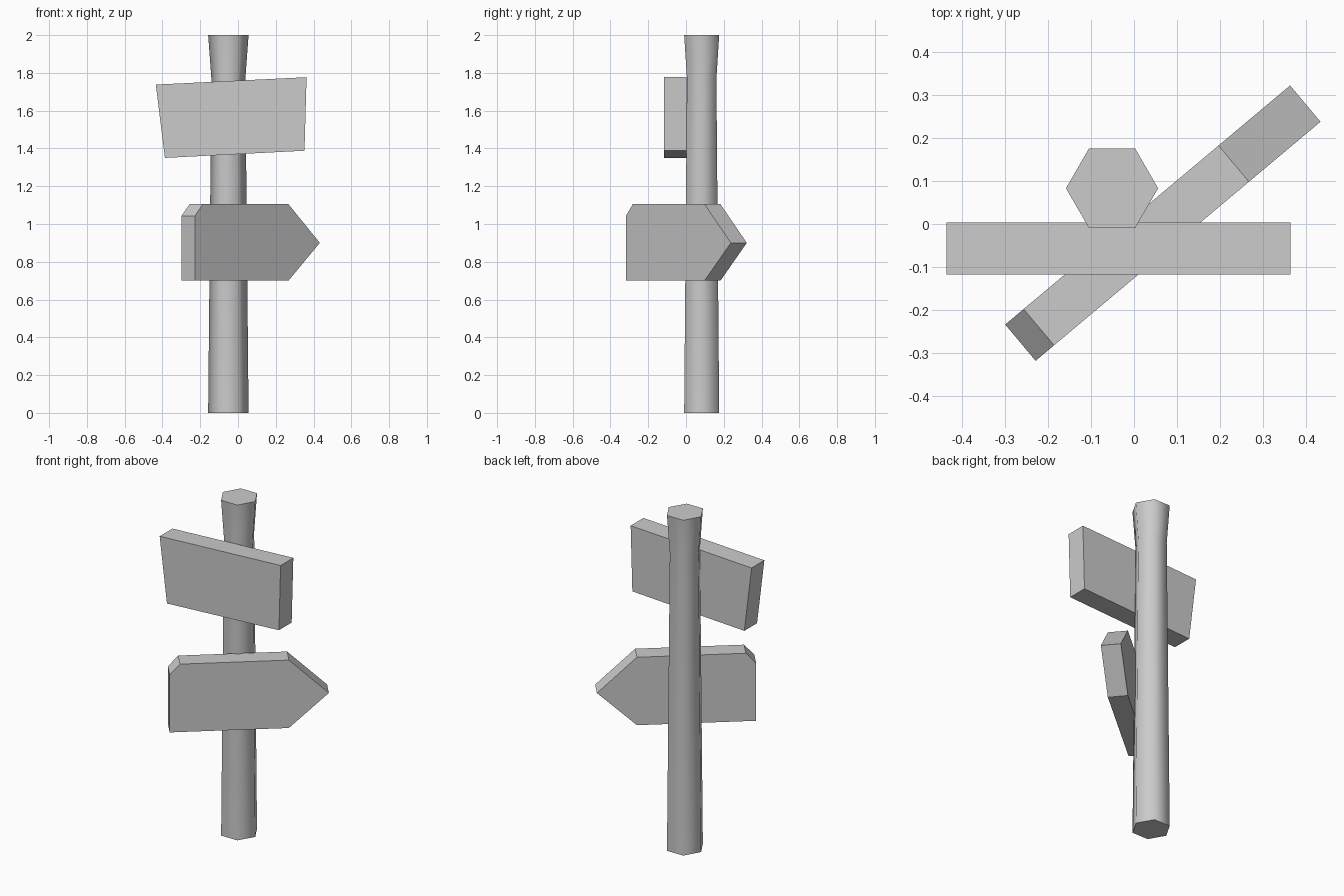
import bpy
import math
from mathutils import Matrix

cube = bpy.data.objects.get("Cube")
if cube:
    bpy.data.objects.remove(cube, do_unlink=True)

# One plain grey for everything
grey = bpy.data.materials.new("plain grey")
grey.use_nodes = True
colour = (0.6, 0.6, 0.6, 1)
grey.diffuse_color = colour
grey.node_tree.nodes["Principled BSDF"].inputs["Base Color"].default_value = colour


def loft(name, rings):
    """Closed solid skinned through rings with equal point counts."""
    n = len(rings[0])
    verts = [p for ring in rings for p in ring]
    faces = [tuple(reversed(range(n))), tuple(range(len(verts) - n, len(verts)))]
    for r in range(len(rings) - 1):
        for i in range(n):
            a, b = r * n + i, r * n + (i + 1) % n
            faces.append((a, b, b + n, a + n))
    mesh = bpy.data.meshes.new(name)
    mesh.from_pydata(verts, [], faces)
    mesh.materials.append(grey)
    obj = bpy.data.objects.new(name, mesh)
    bpy.context.collection.objects.link(obj)
    return obj


def board(name, outline, thickness, location, angle=0):
    """Upright board: an (x, z) outline, anticlockwise from the front."""
    rings = [[(x, y, z) for x, z in outline]
             for y in (thickness / 2, -thickness / 2)]
    obj = loft(name, rings)
    obj.matrix_world = Matrix.Translation(location) @ Matrix.Rotation(angle, 4, "Z")
    return obj


# Hexagonal post, pinched below its flared top, with smooth sides
profile = [(0.107, 0), (0.09, 1.77), (0.107, 2)]
post = loft("post", [[(r * math.cos(math.tau * i / 6), r * math.sin(math.tau * i / 6), z)
                      for i in range(6)] for r, z in profile])
post.location = (-0.051, 0.083, 0)
bpy.context.view_layer.objects.active = post
post.select_set(True)
bpy.ops.object.shade_smooth_by_angle(angle=math.radians(70))

# Crooked upper board
board("upper_sign",
      [(-0.387, 1.35), (0.352, 1.388), (0.363, 1.777), (-0.435, 1.738)],
      0.12, (0, -0.057, 0))

# Turned arrow board with one clipped corner at the tail
board("arrow_sign",
      [(-0.432, 0.70), (0.215, 0.70), (0.432, 0.90), (0.215, 1.105),
       (-0.376, 1.105), (-0.432, 1.043)],
      0.11, (0.067, 0.002, 0), math.radians(40))
